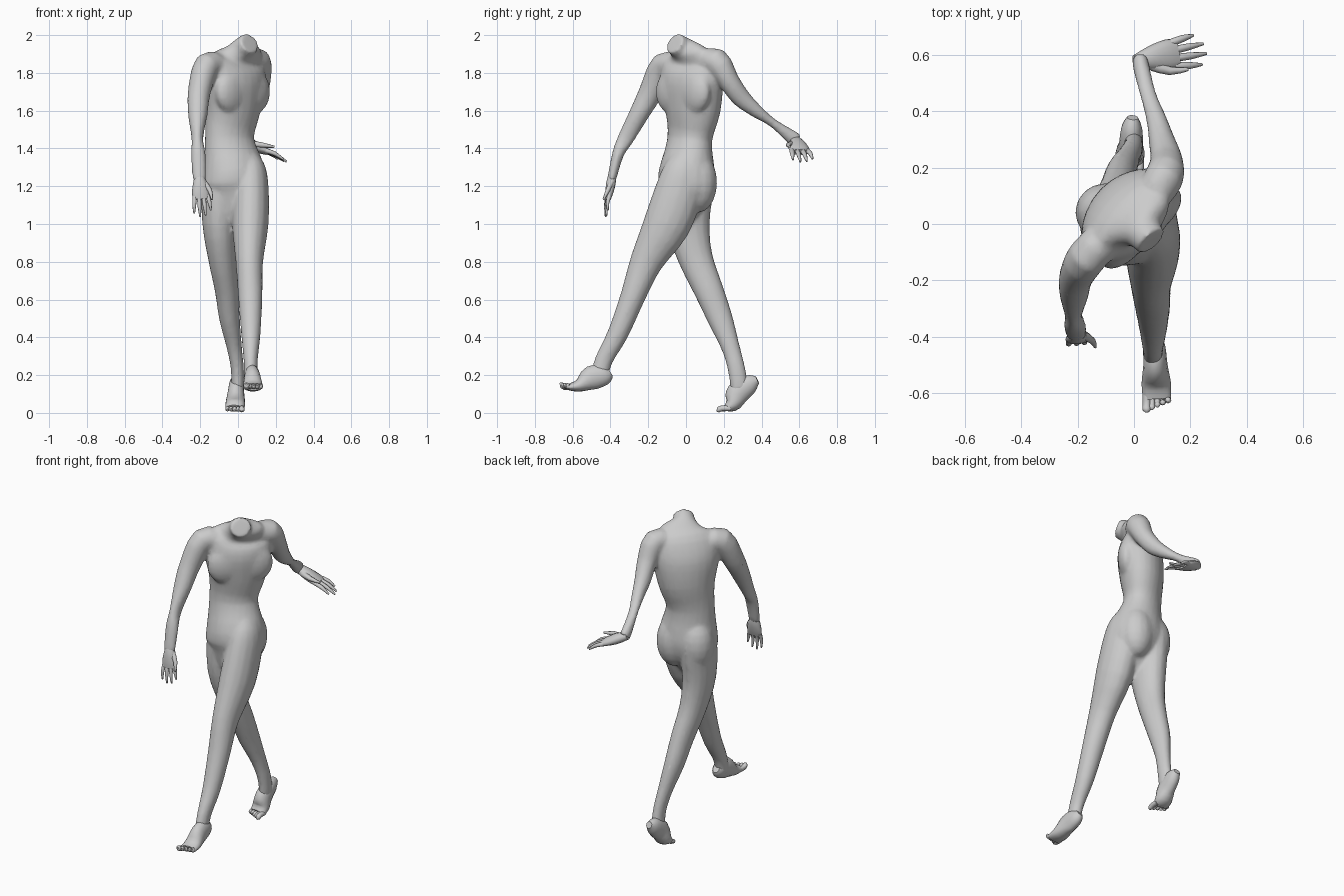
import bpy, bmesh, math
from mathutils import Vector, Matrix


def spline(rows, steps):
    # Catmull-Rom interpolation over all columns
    n, out = len(rows), []
    for i in range(n - 1):
        p = [rows[max(i - 1, 0)], rows[i], rows[i + 1], rows[min(i + 2, n - 1)]]
        for k in range(steps):
            t = k / steps
            out.append([0.5 * (2 * b + (c - a) * t + (2 * a - 5 * b + 4 * c - d) * t * t
                               + (3 * b - a - 3 * c + d) * t ** 3) for a, b, c, d in zip(*p)])
    return out + [list(rows[-1])]


def tube(bm, rows, side=(1, 0, 0), sides=16, steps=3):
    # rows: x, y, z, half width along side, half depth, twist in degrees
    rows = spline([tuple(r) + (0,) * (6 - len(r)) for r in rows], steps)
    pos = [Vector(r[:3]) for r in rows]
    rings = []
    for i, r in enumerate(rows):
        t = (pos[min(i + 1, len(pos) - 1)] - pos[max(i - 1, 0)]).normalized()
        s = Matrix.Rotation(math.radians(r[5]), 3, 'Z') @ Vector(side)
        s = (s - t * t.dot(s)).normalized()
        f = t.cross(s)
        rings.append([bm.verts.new(pos[i] + s * r[3] * math.cos(a) + f * r[4] * math.sin(a))
                      for a in (2 * math.pi * k / sides for k in range(sides))])
    for a, b in zip(rings, rings[1:]):
        for k in range(sides):
            j = (k + 1) % sides
            bm.faces.new((a[k], a[j], b[j], b[k]))
    bm.faces.new(rings[0][::-1])
    bm.faces.new(rings[-1])


def blob(bm, loc, size, turn):
    m = (Matrix.Translation(loc) @ Matrix.Rotation(math.radians(turn), 4, 'Z')
         @ Matrix.Diagonal((*size, 1)))
    bmesh.ops.create_uvsphere(bm, u_segments=16, v_segments=10, radius=1, matrix=m)


def finish(bm, name):
    bmesh.ops.recalc_face_normals(bm, faces=bm.faces)
    for f in bm.faces:
        f.smooth = len(f.verts) < 5
    me = bpy.data.meshes.new(name)
    bm.to_mesh(me)
    bm.free()
    ob = bpy.data.objects.new(name, me)
    bpy.context.collection.objects.link(ob)
    return ob


# Body: twisted torso with cut neck, striding legs, swinging arms, fused together
body = bmesh.new()
tube(body, [
    (-.03, -.03, 1.0, .05, .06, 20), (-.025, -.02, 1.09, .11, .1, 20),
    (-.018, .0, 1.18, .17, .14, 20),
    (-.022, .005, 1.28, .168, .147, 20), (-.045, .02, 1.45, .14, .107, 35),
    (-.03, .035, 1.6, .167, .125, 45), (-.02, .03, 1.75, .197, .13, 45),
    (-.01, .025, 1.85, .19, .1, 45), (.015, .005, 1.9, .145, .068, 45),
    (.035, -.03, 1.935, .07, .062, 45), (.062, -.062, 1.957, .061, .057, 45)], sides=24)
for s in (-1, 1):
    # shallow chest muscles and buttocks
    blob(body, (.025 + s * .055, -.015 + s * .055, 1.70), (.115, .058, .12), 45)
    blob(body, (-.035 + s * .07, .055 + s * .01, 1.22), (.105, .1, .16), 20)
# forward (left) leg
tube(body, [
    (.045, .0, 1.4, .03, .04), (.06, -.01, 1.31, .08, .1), (.068, -.03, 1.2, .094, .125),
    (.065, -.1, 1.0, .097, .126), (.06, -.21, .8, .073, .088), (.065, -.28, .62, .065, .067),
    (.068, -.36, .42, .052, .056), (.067, -.435, .28, .038, .048), (.067, -.465, .17, .036, .05)])
# trailing (right) leg
tube(body, [
    (-.07, .02, 1.4, .03, .04), (-.09, .02, 1.3, .08, .1), (-.098, .015, 1.2, .095, .13),
    (-.1, .01, 1.0, .089, .116), (-.085, .05, .82, .074, .093), (-.06, .12, .65, .063, .079),
    (-.045, .18, .5, .055, .068), (-.02, .235, .35, .041, .05),
    (-.003, .268, .23, .035, .047), (-.002, .285, .12, .035, .05)])
# right arm, hanging forward
tube(body, [
    (-.09, -.04, 1.83, .07, .06), (-.165, -.115, 1.835, .07, .076),
    (-.205, -.185, 1.7, .061, .065), (-.213, -.25, 1.58, .052, .053),
    (-.215, -.32, 1.45, .031, .044), (-.21, -.36, 1.37, .04, .032),
    (-.205, -.395, 1.23, .036, .024)])
# left arm, swung back
tube(body, [
    (.05, .08, 1.85, .06, .06), (.105, .16, 1.86, .07, .072), (.115, .225, 1.76, .059, .057),
    (.1, .29, 1.67, .048, .051), (.08, .37, 1.6, .037, .037), (.05, .46, 1.535, .03, .024),
    (.025, .56, 1.46, .03, .038), (.022, .59, 1.44, .028, .036)])
ob = finish(body, "body")
mod = ob.modifiers.new("fuse", 'REMESH')
mod.mode, mod.voxel_size, mod.use_smooth_shade = 'VOXEL', 0.009, True
mod = ob.modifiers.new("soften", 'SMOOTH')
mod.factor, mod.iterations = 0.5, 12
mod = ob.modifiers.new("lighten", 'DECIMATE')
mod.ratio = 0.3


def foot(name, x, profile, inner, tip):
    # profile: y, z, half width, half height from heel to ball; tip: big toe end
    bm = bmesh.new()
    tube(bm, [(x + inner * -.012 * i / 4, y, z, w, h) for i, (y, z, w, h) in enumerate(profile)])
    y, z = profile[-1][:2]
    for i in range(5):
        tx = x - inner * .012 + inner * (.037 - .019 * i)
        r = .015 if i == 0 else .011
        ty = tip[0] + .009 * i
        tube(bm, [(tx, y + .02, z, r, r), (tx, (y + ty) / 2, z, r, r),
                  (tx, ty + .008, tip[1], r, r * .9), (tx, ty, tip[1], r * .4, r * .4)],
             sides=8, steps=2)
    finish(bm, name)


# Feet: front one lifted on the heel strike, rear one pushing off its toes
foot("left_foot", .07, [(-.402, .215, .02, .025), (-.43, .2, .037, .052), (-.5, .185, .043, .064),
                        (-.565, .145, .052, .034), (-.62, .137, .05, .018)], -1, (-.668, .15))
foot("right_foot", -.005, [(.378, .175, .02, .02), (.34, .155, .037, .05), (.275, .105, .044, .062),
                           (.25, .05, .052, .044), (.215, .024, .048, .02)], 1, (.162, .015))


def hand(name, wrist, along, across, thumb, size):
    bm = bmesh.new()
    o, a = Vector(wrist), Vector(along).normalized()
    c = Vector(across)
    c = (c - a * a.dot(c)).normalized()
    n = a.cross(c)

    def p(u, v, w, rw, rd):
        return tuple(o + (a * u + c * v + n * w) * size) + (rw * size, rd * size)
    tube(bm, [p(-.01, 0, 0, .018, .018), p(.04, 0, 0, .035, .024), p(.09, 0, 0, .045, .02),
              p(.125, 0, 0, .042, .013)], side=c, sides=12)
    for i in range(4):
        v, ln = (i - 1.5) * .022, (.085, .105, .1, .075)[i]
        tube(bm, [p(.11, v, 0, .011, .011), p(.11 + ln * .5, v * 1.2, .004, .01, .009),
                  p(.11 + ln, v * 1.3, -.004, .004, .004)], side=c, sides=8, steps=2)
    tube(bm, [p(.04, thumb * .02, 0, .016, .014), p(.085, thumb * .045, .014, .012, .011),
              p(.135, thumb * .05, .028, .005, .005)], side=c, sides=8, steps=2)
    finish(bm, name)


# Hands
hand("right_hand", (-.205, -.39, 1.26), (.09, -.17, -1), (1, .1, 0), 1, 1.05)
hand("left_hand", (.015, .58, 1.445), (.25, .045, -.115), (0, 1, -.1), -1, 1.25)
